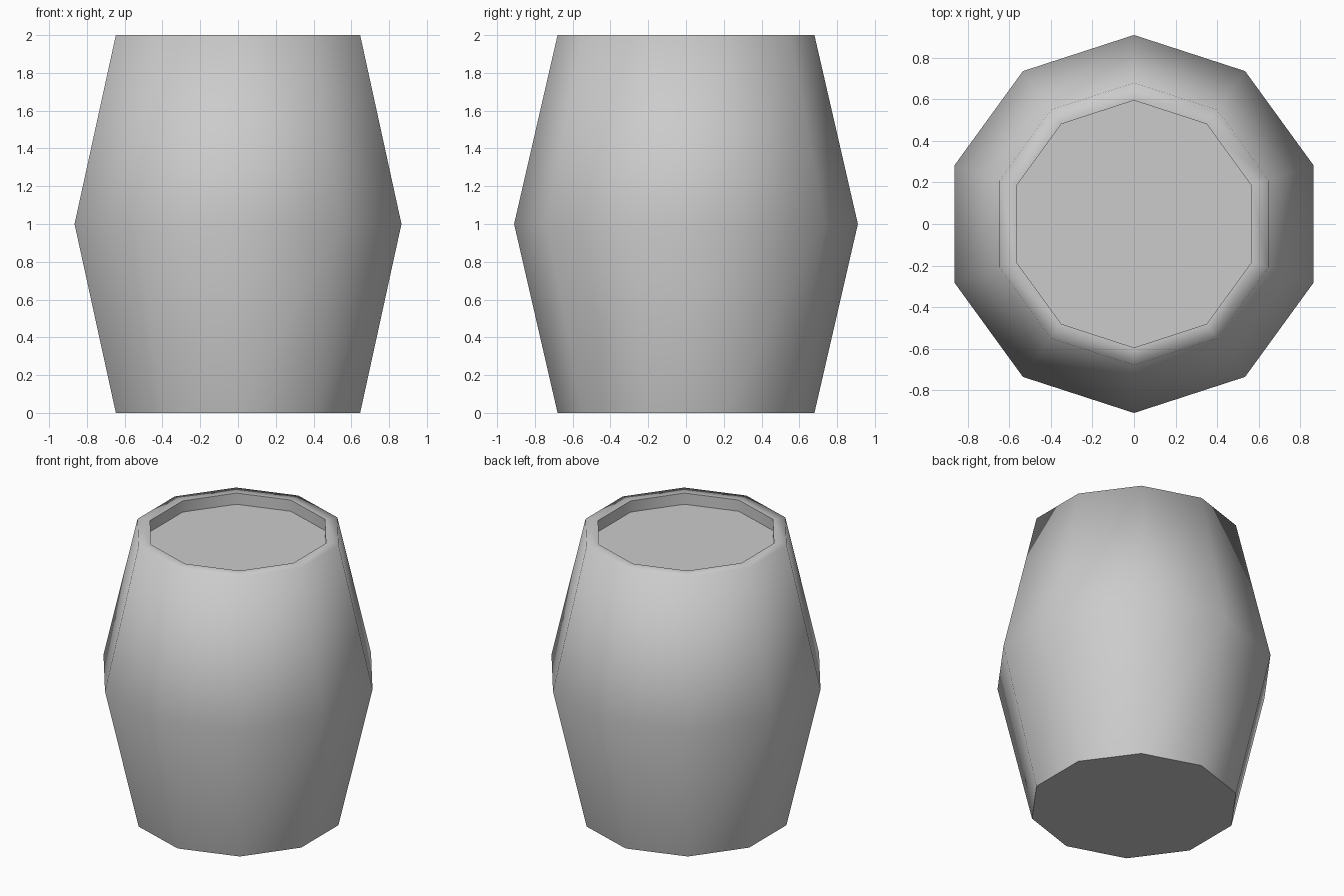
import bpy, bmesh, math

cube = bpy.data.objects.get("Cube")
if cube:
    bpy.data.objects.remove(cube, do_unlink=True)

SIDES = 10
# Radius and height of each ring, from the base up and over the rim into the recess
PROFILE = [(0.68, 0), (0.91, 1), (0.68, 2), (0.595, 2), (0.595, 1.92)]
SHARP_RINGS = {0, 3, 4}

grey = bpy.data.materials.new("plain_grey")
grey.use_nodes = True
colour = (0.6, 0.6, 0.6, 1)
grey.diffuse_color = colour
grey.node_tree.nodes["Principled BSDF"].inputs["Base Color"].default_value = colour

bm = bmesh.new()


def ring(radius, z):
    """Ten-sided ring with corners pointing to the front and back."""
    angles = [math.pi / 2 + math.tau * i / SIDES for i in range(SIDES)]
    return [bm.verts.new((radius * math.cos(a), radius * math.sin(a), z)) for a in angles]


# Bulging staves, rim and recess wall
rings = [ring(*point) for point in PROFILE]
for low, high in zip(rings, rings[1:]):
    for i in range(SIDES):
        j = (i + 1) % SIDES
        bm.faces.new((low[i], low[j], high[j], high[i]))

# Flat base and sunken lid
bm.faces.new(rings[0][::-1])
bm.faces.new(rings[-1])

# Smooth body flowing into the rim, with crisp base, rim lip and lid edges
for face in bm.faces:
    face.smooth = True
for index in SHARP_RINGS:
    corners = rings[index]
    for i in range(SIDES):
        bm.edges.get((corners[i], corners[(i + 1) % SIDES])).smooth = False

mesh = bpy.data.meshes.new("barrel_body")
bm.to_mesh(mesh)
bm.free()
mesh.materials.append(grey)
barrel = bpy.data.objects.new("barrel_body", mesh)
bpy.context.collection.objects.link(barrel)
